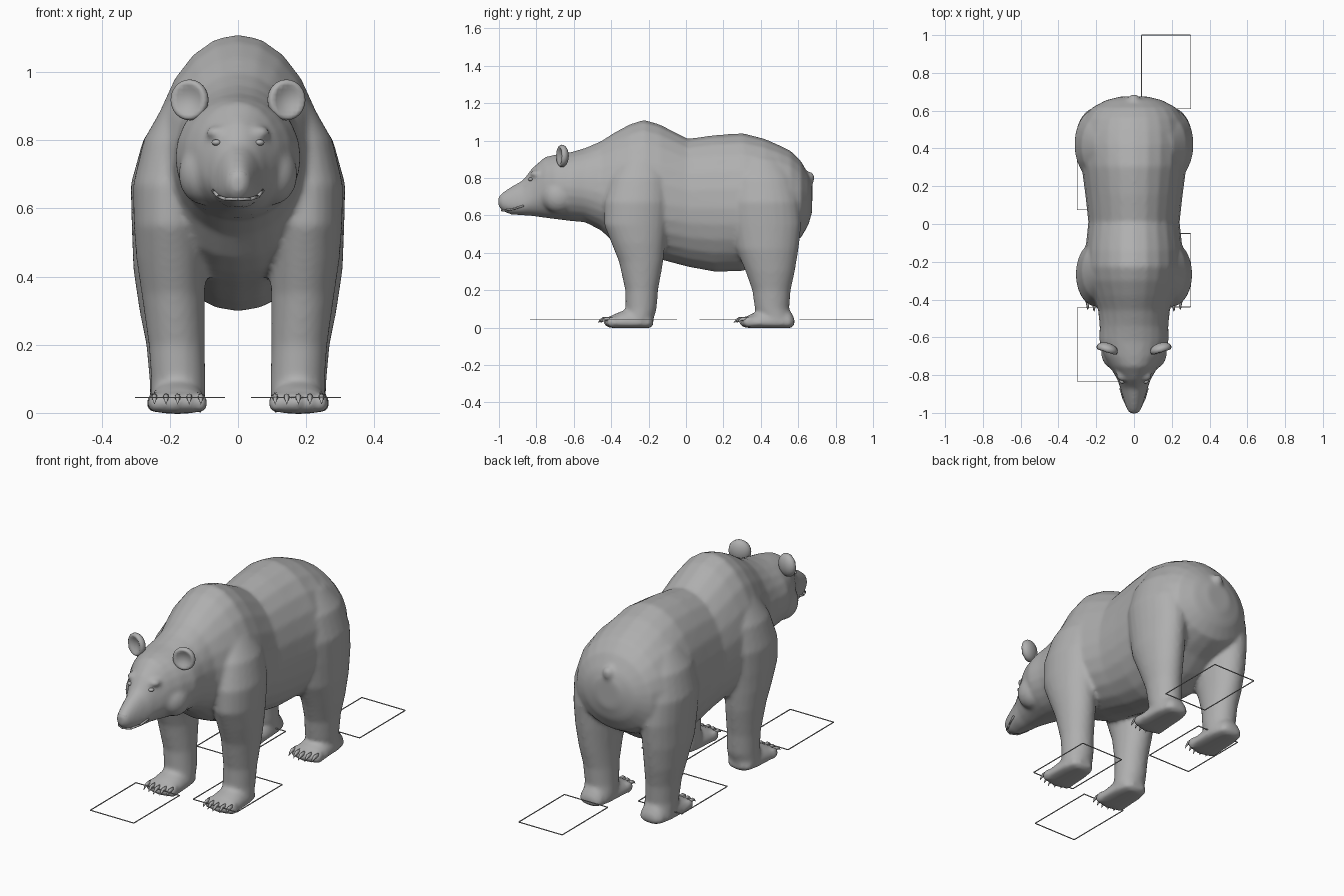
import bpy, bmesh, math
from mathutils import Vector, Matrix

default = bpy.data.objects.get("Cube")
if default:
    bpy.data.objects.remove(default, do_unlink=True)

fur = bpy.data.materials.new("plain grey")
fur.use_nodes = True
GREY = (0.43, 0.43, 0.43, 1)
fur.diffuse_color = GREY
fur.node_tree.nodes["Principled BSDF"].inputs["Base Color"].default_value = GREY

SIDES = 24


def circle(n):
    return [(math.cos(2 * math.pi * i / n), math.sin(2 * math.pi * i / n)) for i in range(n)]


def upright_ring(x, y, top, bottom, middle, half_width, n=SIDES):
    """Egg-shaped section across the y axis, widest at height middle."""
    return [Vector((x + half_width * c, y,
                    middle + s * ((top - middle) if s > 0 else (middle - bottom))))
            for c, s in circle(n)]


def level_ring(z, x, y, half_x, half_y):
    """Elliptical section across the z axis."""
    return [Vector((x + half_x * c, y + half_y * s, z)) for c, s in circle(SIDES)]


def loft(bm, rings):
    loops = [[bm.verts.new(p) for p in ring] for ring in rings]
    n = len(loops[0])
    for a, b in zip(loops, loops[1:]):
        for i in range(n):
            j = (i + 1) % n
            bm.faces.new((a[i], a[j], b[j], b[i]))
    bm.faces.new(loops[0])
    bm.faces.new(loops[-1])


def ball(bm, centre, radii, turn=0):
    m = (Matrix.Translation(centre) @ Matrix.Rotation(turn, 4, 'Z')
         @ Matrix.Diagonal((*radii, 1)))
    return bmesh.ops.create_uvsphere(bm, u_segments=20, v_segments=12, radius=1, matrix=m)["verts"]


def finish(name, bm, smooth=True):
    bmesh.ops.recalc_face_normals(bm, faces=bm.faces)
    mesh = bpy.data.meshes.new(name)
    bm.to_mesh(mesh)
    bm.free()
    mesh.materials.append(fur)
    for p in mesh.polygons:
        p.use_smooth = smooth
    ob = bpy.data.objects.new(name, mesh)
    bpy.context.scene.collection.objects.link(ob)
    return ob


# Sections from nose to rump: y, top, bottom, widest height, half width
TORSO = [
    (-1.003, .70, .65, .675, .02), (-.985, .72, .625, .67, .036), (-.94, .75, .605, .66, .052),
    (-.87, .79, .60, .66, .073), (-.825, .85, .597, .69, .088), (-.755, .912, .587, .74, .128),
    (-.70, .925, .58, .75, .158), (-.62, .937, .57, .75, .184), (-.54, .96, .563, .74, .182),
    (-.455, .997, .52, .72, .19), (-.38, 1.045, .45, .70, .22), (-.30, 1.088, .41, .68, .25),
    (-.225, 1.112, .385, .67, .262), (-.14, 1.087, .365, .66, .258), (.01, 1.01, .325, .64, .242),
    (.155, 1.03, .298, .64, .258), (.305, 1.04, .302, .64, .278), (.42, 1.01, .36, .65, .283),
    (.50, .975, .42, .66, .278), (.56, .945, .45, .66, .262), (.615, .89, .48, .67, .225),
    (.655, .82, .55, .68, .15), (.675, .77, .62, .70, .07)]

# Leg sections from ankle up: z, x, y, half width, half depth
FRONT_LEG = [
    (.04, .175, -.25, .08, .075), (.10, .175, -.24, .08, .083), (.20, .18, -.237, .082, .088),
    (.35, .19, -.24, .093, .118), (.45, .195, -.255, .103, .143), (.55, .20, -.27, .106, .168),
    (.67, .20, -.265, .108, .172), (.80, .185, -.25, .092, .15), (.90, .16, -.24, .06, .10)]
HIND_LEG = [
    (.04, .178, .48, .08, .085), (.10, .18, .46, .08, .092), (.20, .186, .457, .083, .103),
    (.30, .195, .45, .094, .132), (.42, .20, .435, .107, .167), (.55, .20, .43, .112, .187),
    (.67, .20, .42, .115, .187), (.80, .187, .41, .092, .16), (.90, .15, .40, .06, .10)]

# Foot sections: distance from heel, top, bottom, half width
FOOT = [(0, .05, .012, .04), (.02, .09, -.003, .066), (.08, .11, -.003, .08),
        (.15, .095, -.003, .084), (.21, .072, -.003, .089), (.24, .05, .002, .086)]

FEET = {"front": (.177, -.175, 1.0), "hind": (.18, .58, 1.12)}


# Body, head, legs and feet, fused into one skin
body = bmesh.new()
loft(body, [upright_ring(0, *row) for row in TORSO])
for side in (1, -1):
    for leg in (FRONT_LEG, HIND_LEG):
        loft(body, [level_ring(z, side * x, *rest) for z, x, *rest in leg])
    for x, heel, stretch in FEET.values():
        loft(body, [upright_ring(side * x, heel - d * stretch, top, low, .02, w)
                    for d, top, low, w in FOOT])
        for i in range(-2, 3):
            ball(body, (side * x + i * .034, heel - (.235 - abs(i) * .008) * stretch, .03),
                 (.02, .033, .031))
    # brow and cheek
    ball(body, (side * .06, -.80, .822), (.035, .035, .02))
    ball(body, (side * .10, -.68, .70), (.075, .09, .09))
ball(body, (0, .665, .80), (.03, .022, .035))
skin = finish("bear_body", body)
remesh = skin.modifiers.new("fuse", 'REMESH')
remesh.mode = 'VOXEL'
remesh.voxel_size = .011
remesh.use_smooth_shade = True
relax = skin.modifiers.new("relax", 'SMOOTH')
relax.factor = .5
relax.iterations = 7

# Cupped ears, eyes and claws
for side, label in ((1, "left"), (-1, "right")):
    ear = bmesh.new()
    verts = ball(ear, (0, 0, 0), (.058, .034, .06))
    for v in verts:
        r = (v.co.x / .058) ** 2 + (v.co.z / .06) ** 2
        if v.co.y < 0 and r < .75:
            v.co.y += .045 * (.75 - r)
    place = Matrix.Translation((side * .142, -.663, .918)) @ Matrix.Rotation(side * .3, 4, 'Z')
    bmesh.ops.transform(ear, matrix=place, verts=ear.verts)
    finish(label + "_ear", ear)

    eye = bmesh.new()
    ball(eye, (side * .064, -.832, .793), (.014, .012, .009), side * .6)
    finish(label + "_eye", eye)

    for name, (x, heel, stretch) in FEET.items():
        claws = bmesh.new()
        for i in range(-2, 3):
            cx = side * x + i * .034
            base = heel - (.24 - abs(i) * .008) * stretch
            loft(claws, [upright_ring(cx, base - d, z + r, z - r, z, r * .8, 8)
                         for d, z, r in ((0, .045, .012), (.03, .046, .01),
                                         (.047, .037, .006), (.056, .026, .001))])
        finish(f"{label}_{name}_claws", claws)

# Nose pad and lip line
nose = bmesh.new()
ball(nose, (0, -.975, .693), (.03, .024, .022))
finish("nose", nose)
mouth = bmesh.new()
half = [(.036, -.967, .627), (.058, -.92, .634), (.073, -.868, .652)]
path = [(-x, y, z) for x, y, z in reversed(half)] + [(0, -.985, .627)] + half
for a, b in zip(path, path[1:]):
    a, b = Vector(a), Vector(b)
    turn = (b - a).to_track_quat('Z', 'Y').to_matrix().to_4x4()
    bmesh.ops.create_cone(mouth, cap_ends=True, segments=8, radius1=.005, radius2=.005,
                          depth=(b - a).length, matrix=Matrix.Translation((a + b) / 2) @ turn)
finish("lip_line", mouth)

# Thin rectangular outlines around the feet
HALF_X, HALF_Y, THIN = .13, .195, .004
for number, (x, y) in enumerate([(.17, .805), (-.17, .27), (.17, -.245), (-.17, -.638)]):
    frame = bmesh.new()
    for s in (1, -1):
        for offset, size in (((s * HALF_X, 0), (THIN, 2 * HALF_Y)),
                             ((0, s * HALF_Y), (2 * HALF_X, THIN))):
            bmesh.ops.create_cube(frame, size=1, matrix=Matrix.Translation(
                (x + offset[0], y + offset[1], .045)) @ Matrix.Diagonal((*size, THIN, 1)))
    finish(f"foot_outline_{number + 1}", frame, smooth=False)
